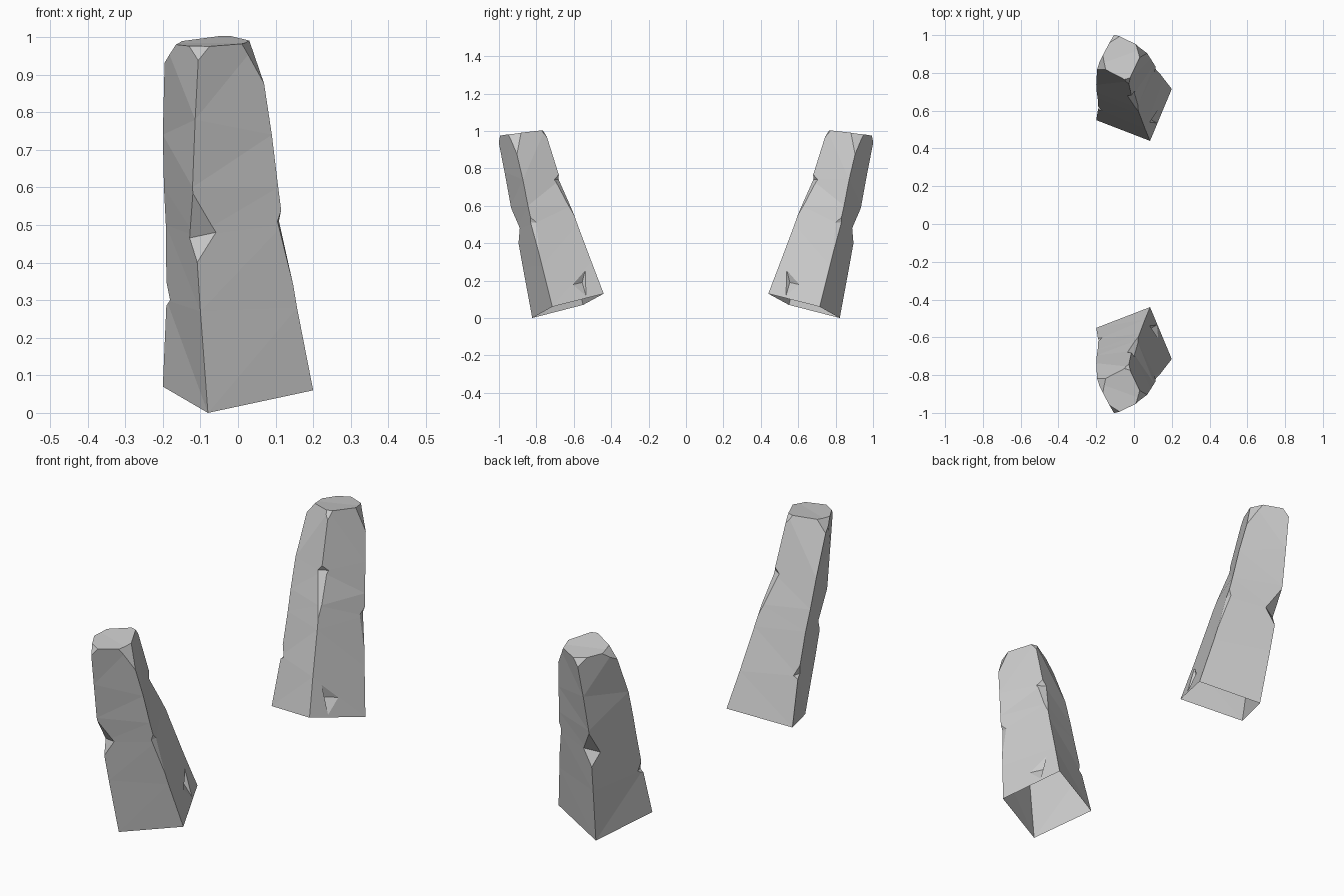
import bpy, bmesh
from mathutils import Vector as V

if "Cube" in bpy.data.objects:
    bpy.data.objects.remove(bpy.data.objects["Cube"])

# Four corner edges of the leaning pillar, bottom to top
EDGES = [
    [(-.08, -.822, 0), (-.1, -.872, .27), (-.113, -.908, .47), (-.121, -.937, .6), (-.114, -.97, .78), (-.104, -1.008, .973)],
    [(.2, -.715, .06), (.157, -.77, .28), (.12, -.823, .5), (.107, -.845, .6), (.09, -.872, .74), (.053, -.93, .985)],
    [(.085, -.44, .13), (.058, -.505, .3), (.03, -.58, .5), (.016, -.615, .6), (-.012, -.672, .74), (-.03, -.755, 1.005)],
    [(-.2, -.55, .07), (-.19, -.61, .3), (-.192, -.665, .5), (-.197, -.695, .6), (-.2, -.737, .74), (-.194, -.84, .983)],
]
AXIS = V((-.07, -.88, .8))


def new_object(name, bm):
    bmesh.ops.recalc_face_normals(bm, faces=bm.faces)
    me = bpy.data.meshes.new(name)
    bm.to_mesh(me)
    bm.free()
    ob = bpy.data.objects.new(name, me)
    bpy.context.collection.objects.link(ob)
    return ob


def chop(bm, a, b, c):
    """Slice a corner off along the plane through three points."""
    a, b, c = V(a), V(b), V(c)
    n = (b - a).cross(c - a).normalized()
    if n.dot(AXIS - a) > 0:
        n = -n
    r = bmesh.ops.bisect_plane(bm, geom=bm.verts[:] + bm.edges[:] + bm.faces[:],
                               plane_co=a, plane_no=n, clear_outer=True)
    cut = [e for e in r["geom_cut"] if isinstance(e, bmesh.types.BMEdge)]
    bmesh.ops.holes_fill(bm, edges=cut, sides=0)


def notch(ob, centre, points):
    """Carve a tetrahedral chip, enlarged about its deepest point."""
    bm = bmesh.new()
    vs = [bm.verts.new(centre + (V(p) - centre) * 1.6) for p in points]
    for skip in range(4):
        bm.faces.new([v for i, v in enumerate(vs) if i != skip])
    cutter = new_object("chip_cutter", bm)
    cutter.hide_render = True
    mod = ob.modifiers.new("chip", 'BOOLEAN')
    mod.operation, mod.solver, mod.object = 'DIFFERENCE', 'EXACT', cutter
    dg = bpy.context.evaluated_depsgraph_get()
    ob.data = bpy.data.meshes.new_from_object(ob.evaluated_get(dg))
    ob.modifiers.clear()
    bpy.data.objects.remove(cutter)


# Pillar shaft lofted from the corner edges
bm = bmesh.new()
rows = [[bm.verts.new(p) for p in e] for e in EDGES]
for i in range(4):
    a, b = rows[i], rows[(i + 1) % 4]
    for j in range(len(a) - 1):
        bm.faces.new((a[j], b[j], b[j + 1], a[j + 1]))
bm.faces.new([r[0] for r in rows])
bm.faces.new([r[-1] for r in rows])
bmesh.ops.recalc_face_normals(bm, faces=bm.faces)
bmesh.ops.triangulate(bm, faces=bm.faces)

# Chopped top corners
chop(bm, (-.105, -1.0, .94), (-.13, -.96, .975), (-.075, -.993, .977))
chop(bm, (.075, -.895, .87), (.01, -.95, .983), (.03, -.882, .99))
chop(bm, (-.03, -.745, .97), (-.05, -.765, 1.002), (-.022, -.773, 1.002))
chop(bm, (-.196, -.816, .93), (-.165, -.895, .98), (-.15, -.817, .988))
pillar = new_object("stone_pillars", bm)

# Chips along the corner edges: left, right, top, bottom
for l, r, t, b in [
    ((-.13, -.855, .465), (-.06, -.888, .48), (-.12, -.934, .585), (-.108, -.896, .4)),
    ((.105, -.83, .51), (.109, -.80, .51), (.115, -.832, .54), (.147, -.784, .34)),
    ((-.003, -.70, .74), (-.034, -.682, .74), (-.014, -.681, .765), (.023, -.598, .55)),
    ((-.17, -.602, .3), (-.18, -.635, .3), (-.191, -.624, .35), (-.191, -.606, .285)),
]:
    notch(pillar, (V(l) + V(r)) / 2, (l, r, t, b))

# Gash low on the inner right face
deep = V((.085, -.555, .19))
notch(pillar, deep, (deep, (.083, -.54, .25), (.123, -.6, .18), (.12, -.535, .12)))

# Open underside
bm = bmesh.new()
bm.from_mesh(pillar.data)
under = [f for f in bm.faces if f.normal.z < -.6 and f.calc_center_median().z < .1]
bmesh.ops.delete(bm, geom=under, context='FACES')
bm.to_mesh(pillar.data)
bm.free()

# Matching pillar on the other side
mod = pillar.modifiers.new("mirror", 'MIRROR')
mod.use_axis = (False, True, False)
